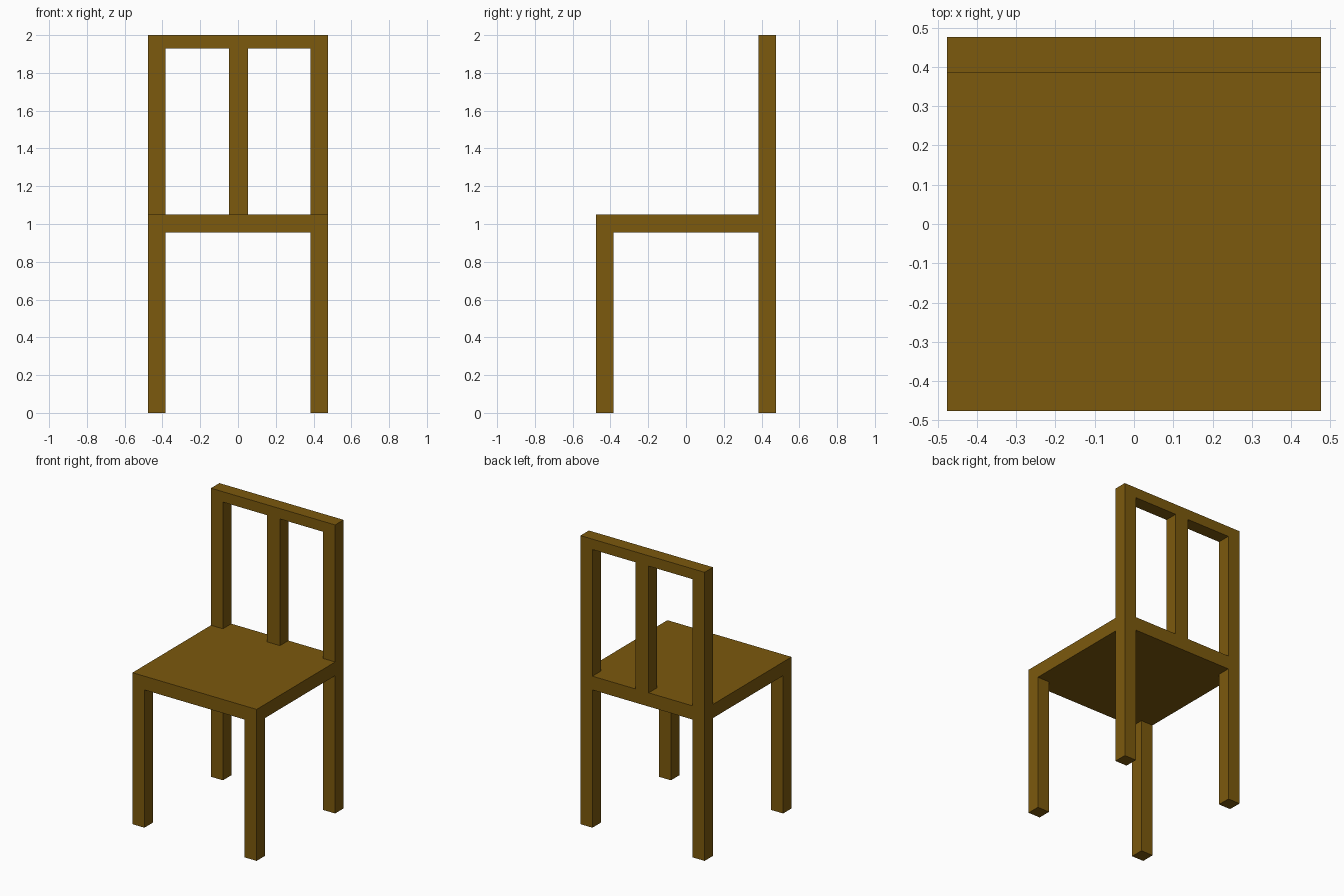
import bpy
import bmesh

if "Cube" in bpy.data.objects:
    bpy.data.objects.remove(bpy.data.objects["Cube"])

H = 0.476        # half width and half depth
L = 0.384        # inner face of legs and posts
SEAT_LOW, SEAT_TOP = 0.955, 1.05
RAIL_LOW, TOP = 1.928, 2.0

wood = bpy.data.materials.new("brown_wood")
wood.diffuse_color = (0.2, 0.1, 0.004, 1)
wood.use_nodes = True
wood.node_tree.nodes["Principled BSDF"].inputs["Base Color"].default_value = wood.diffuse_color


def box(name, lo, hi, mirror=False):
    """Box between two corners, optionally mirrored across x = 0."""
    bm = bmesh.new()
    bmesh.ops.create_cube(bm, size=1)
    for v in bm.verts:
        v.co = [lo[i] if v.co[i] < 0 else hi[i] for i in range(3)]
    mesh = bpy.data.meshes.new(name)
    bm.to_mesh(mesh)
    bm.free()
    mesh.materials.append(wood)
    obj = bpy.data.objects.new(name, mesh)
    bpy.context.collection.objects.link(obj)
    if mirror:
        mod = obj.modifiers.new("mirror", 'MIRROR')
        mod.use_mirror_merge = False
    return obj


# Seat slab
box("seat", (-H, -H, SEAT_LOW), (H, H, SEAT_TOP))

# Legs, in left and right pairs
box("front_legs", (L, -H, 0), (H, -L, SEAT_LOW), mirror=True)
box("back_legs", (L, L, 0), (H, H, SEAT_LOW), mirror=True)

# Backrest: side posts, centre slat and top rail
box("back_posts", (L, L, SEAT_TOP), (H, H, RAIL_LOW), mirror=True)
box("back_slat", (-0.047, L, SEAT_TOP), (0.053, H, RAIL_LOW))
box("top_rail", (-H, L, RAIL_LOW), (H, H, TOP))
